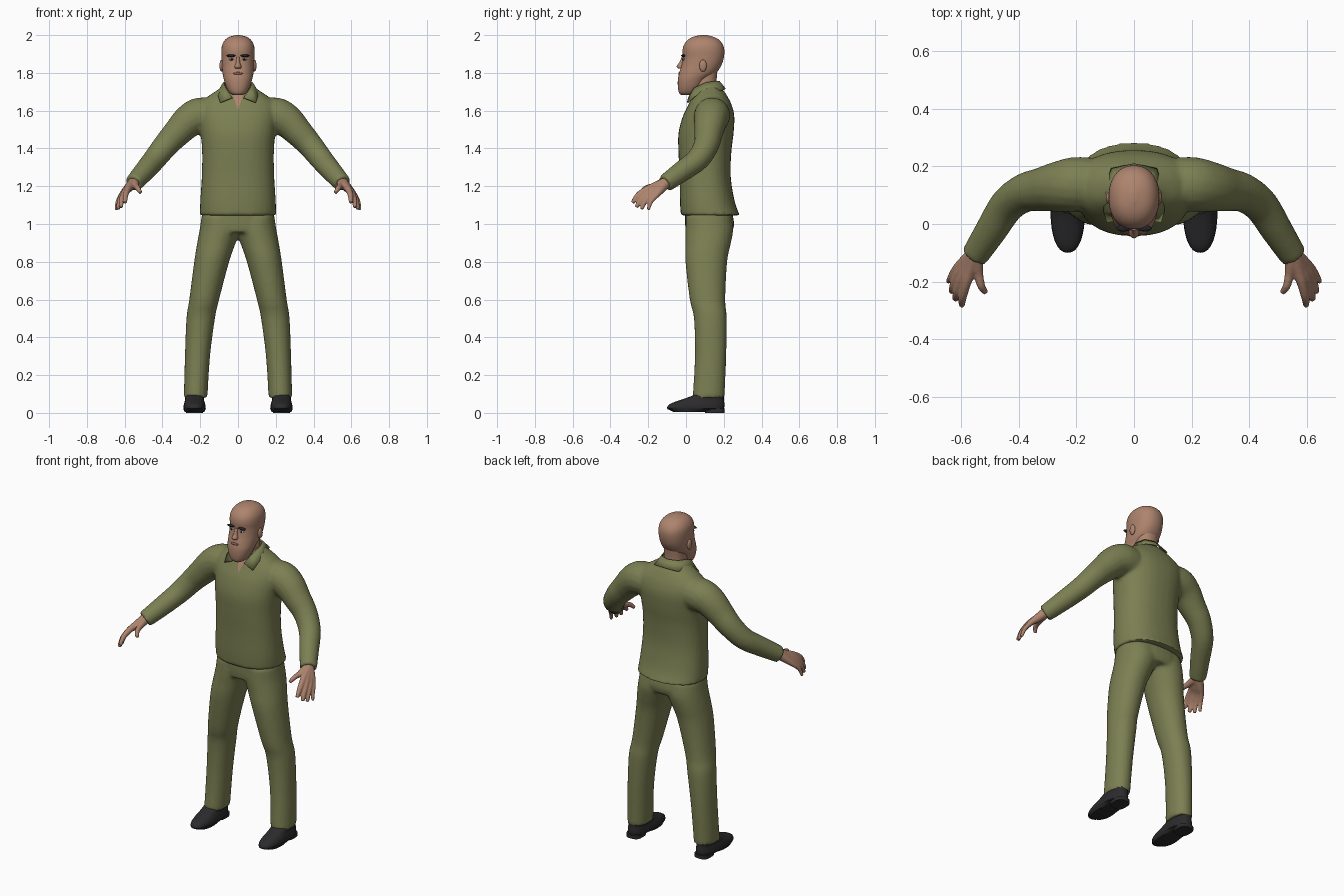
import bpy, bmesh, math
from mathutils import Vector

if "Cube" in bpy.data.objects:
    bpy.data.objects.remove(bpy.data.objects["Cube"])


def material(name, rgb):
    m = bpy.data.materials.new(name)
    m.diffuse_color = (*rgb, 1)
    m.use_nodes = True
    m.node_tree.nodes["Principled BSDF"].inputs["Base Color"].default_value = m.diffuse_color
    return m


OLIVE = material("olive_cloth", (0.20, 0.215, 0.085))
SKIN = material("skin", (0.42, 0.23, 0.155))
HAIR = material("dark_hair", (0.018, 0.018, 0.019))
LEATHER = material("black_leather", (0.024, 0.024, 0.026))
LIP = material("lip", (0.27, 0.12, 0.09))
WHITE = material("eye_white", (0.5, 0.47, 0.43))


def resample(rows, sub):
    """Catmull-Rom interpolation between rows of numbers."""
    out = []
    for i in range(len(rows) - 1):
        a, b, c, d = (rows[max(0, min(len(rows) - 1, i + k))] for k in (-1, 0, 1, 2))
        for s in range(sub):
            t = s / sub
            out.append([0.5 * (2 * q + (r - p) * t + (2 * p - 5 * q + 4 * r - u) * t * t
                        + (3 * q - p - 3 * r + u) * t ** 3) for p, q, r, u in zip(a, b, c, d)])
    return out + [list(rows[-1])]


def skin_rings(bm, rings):
    loops = [[bm.verts.new(p) for p in ring] for ring in rings]
    n = len(loops[0])
    for a, b in zip(loops, loops[1:]):
        for i in range(n):
            bm.faces.new((a[i], a[(i + 1) % n], b[(i + 1) % n], b[i]))
    bm.faces.new(loops[0][::-1])
    bm.faces.new(loops[-1])


def stack(bm, rows, n=32, sub=4, p=2.3):
    """Upright loft; rows are (z, x0, x1, y0, y1)."""
    def co(v):
        return math.copysign(abs(v) ** (2 / p), v)
    rings = []
    for z, x0, x1, y0, y1 in resample(rows, sub):
        rings.append([((x0 + x1) / 2 + (x1 - x0) / 2 * co(math.cos(2 * math.pi * i / n)),
                       (y0 + y1) / 2 + (y1 - y0) / 2 * co(math.sin(2 * math.pi * i / n)), z)
                      for i in range(n)])
    skin_rings(bm, rings)


def tube(bm, rows, n=16, sub=4):
    """Round loft along a path; rows are (x, y, z, radius)."""
    pts = resample(rows, sub)
    pos = [Vector(q[:3]) for q in pts]
    rings = []
    for i, q in enumerate(pts):
        t = (pos[min(i + 1, len(pos) - 1)] - pos[max(i - 1, 0)]).normalized()
        u = t.cross(Vector((0.3, 1, 0.2))).normalized()
        v = t.cross(u)
        rings.append([pos[i] + q[3] * (math.cos(a) * u + math.sin(a) * v)
                      for a in (2 * math.pi * k / n for k in range(n))])
    skin_rings(bm, rings)


def finish(name, bm, *mats, voxel=0, smooth=4, angle=50):
    bmesh.ops.recalc_face_normals(bm, faces=bm.faces)
    me = bpy.data.meshes.new(name)
    bm.to_mesh(me)
    bm.free()
    ob = bpy.data.objects.new(name, me)
    bpy.context.collection.objects.link(ob)
    if voxel:  # fuse overlapping lofts into one skin
        r = ob.modifiers.new("fuse", 'REMESH')
        r.mode, r.voxel_size = 'VOXEL', voxel
        s = ob.modifiers.new("soften", 'SMOOTH')
        s.factor, s.iterations = 0.5, smooth
        ob.data = bpy.data.meshes.new_from_object(ob.evaluated_get(bpy.context.evaluated_depsgraph_get()))
        ob.modifiers.clear()
    ob.data.materials.clear()
    for m in mats:
        ob.data.materials.append(m)
    ob.data.shade_smooth()
    ob.data.set_sharp_from_angle(angle=math.radians(angle))
    return ob


def ball(name, loc, size, mat):
    bm = bmesh.new()
    bmesh.ops.create_uvsphere(bm, u_segments=16, v_segments=10, radius=1)
    for v in bm.verts:
        v.co = Vector(loc) + Vector(a * b for a, b in zip(v.co, size))
    return finish(name, bm, mat)


# Shirt: torso and sleeves fused
bm = bmesh.new()
stack(bm, [(z, -w, w, a, b) for z, w, a, b in [
    (1.045, .202, -.028, .285), (1.12, .2, -.032, .258), (1.25, .192, -.034, .237),
    (1.38, .19, -.04, .24), (1.48, .198, -.04, .252), (1.57, .21, -.017, .256),
    (1.63, .205, .012, .242), (1.675, .16, .035, .22), (1.705, .115, .048, .2), (1.735, .075, .055, .175)]])
for s in (-1, 1):
    tube(bm, [(s * x, y, z, r) for x, y, z, r in [
        (.13, .14, 1.57, .09), (.2, .138, 1.575, .096), (.26, .13, 1.545, .089), (.32, .12, 1.485, .077),
        (.38, .108, 1.42, .068), (.44, .065, 1.345, .062), (.495, -.02, 1.28, .056), (.553, -.11, 1.215, .048)]])
shirt = finish("shirt", bm, OLIVE, SKIN, voxel=.01, smooth=5)

# Open neckline cut as a V
bm = bmesh.new()
bm.from_mesh(shirt.data)
V_Z, V_W = 1.605, .36
for s in (-1, 1):
    part = [f for f in bm.faces if f.calc_center_median().z > 1.58
            and f.calc_center_median().y < .1 and abs(f.calc_center_median().x) < .1]
    geom = set(part) | {e for f in part for e in f.edges} | {v for f in part for v in f.verts}
    bmesh.ops.bisect_plane(bm, geom=list(geom), plane_co=(0, 0, V_Z), plane_no=(s, 0, -V_W))
for f in bm.faces:
    c = f.calc_center_median()
    f.material_index = int(c.y < .1 and abs(c.x) < (c.z - V_Z) * V_W)
bm.to_mesh(shirt.data)
bm.free()

# Collar wrapped round the neck
half = [((0, .175, 1.755), (0, .208, 1.715)), ((.055, .157, 1.755), (.078, .192, 1.708)),
        ((.076, .105, 1.748), (.104, .11, 1.7)), ((.064, .045, 1.72), (.104, .045, 1.675)),
        ((.03, .014, 1.668), (.094, .008, 1.642))]
full = [tuple((-p[0], p[1], p[2]) for p in pair) for pair in half[:0:-1]] + half
bm = bmesh.new()
rows = [[bm.verts.new(p) for p in pair] for pair in full]
for a, b in zip(rows, rows[1:]):
    bm.faces.new((a[0], b[0], b[1], a[1]))
collar = finish("collar", bm, OLIVE)
m = collar.modifiers.new("thickness", 'SOLIDIFY')
m.thickness, m.offset = .007, 0

# Trousers: pelvis and legs fused
bm = bmesh.new()
stack(bm, [(.955, -.19, .19, .0, .243), (1.0, -.197, .197, -.005, .255), (1.08, -.185, .185, -.005, .24)])
for s in (-1, 1):
    stack(bm, [(z, *sorted((s * a, s * b)), c, d) for z, a, b, c, d in [
        (.08, .162, .287, .035, .204), (.3, .148, .281, .047, .213), (.5, .122, .273, .042, .216),
        (.6, .1, .258, .02, .208), (.8, .047, .232, -.003, .218), (.9, .012, .216, -.003, .238),
        (.97, -.015, .203, -.003, .25), (1.04, -.01, .193, 0, .24)]], p=2.1)
finish("trousers", bm, OLIVE, voxel=.01, smooth=5)

for side, s in (("right", -1), ("left", 1)):
    # Shoe upper, sole and heel
    bm = bmesh.new()
    stack(bm, [(z, s * .23 - w, s * .23 + w, a, b) for z, w, a, b in [
        (.018, .056, -.098, .2), (.035, .058, -.098, .203), (.052, .055, -.075, .203),
        (.07, .05, -.025, .2), (.09, .05, .03, .2), (.108, .05, .06, .195)]], p=2.4)
    finish(side + "_shoe", bm, LEATHER)
    bm = bmesh.new()
    stack(bm, [(.006, s * .23 - .052, s * .23 + .052, -.07, .1),
               (.022, s * .23 - .06, s * .23 + .06, -.1, .2)], sub=1)
    stack(bm, [(0, s * .23 - .045, s * .23 + .045, .1, .205),
               (.022, s * .23 - .045, s * .23 + .045, .1, .205)], sub=1, p=3)
    finish(side + "_sole", bm, LEATHER, angle=30)

    # Hand: each finger runs from wrist over knuckle to tip
    bm = bmesh.new()
    wrist = Vector((.552, -.105, 1.22))
    for knuckle, tip, r in [((.583, -.205, 1.185), (.598, -.283, 1.112), .015),
                            ((.598, -.193, 1.172), (.62, -.262, 1.088), .015),
                            ((.61, -.175, 1.16), (.634, -.236, 1.078), .014),
                            ((.617, -.155, 1.153), (.645, -.2, 1.075), .012),
                            ((.54, -.175, 1.2), (.515, -.238, 1.165), .014)]:
        k, t = Vector(knuckle), Vector(tip)
        mid = k.lerp(t, .55) + Vector((.004, -.006, .008))
        path = [(wrist, .03), (wrist.lerp(k, .55), .023), (k, r + .003), (mid, r), (t, r * .72)]
        tube(bm, [(s * p.x, p.y, p.z, q) for p, q in path], n=12)
    finish(side + "_hand", bm, SKIN, voxel=.005, smooth=3)

    # Ear, eye and brow
    ball(side + "_ear", (s * .087, .09, 1.838), (.011, .02, .032), SKIN)
    ball(side + "_eye", (s * .034, -.012, 1.872), (.014, .006, .006), WHITE)
    ball(side + "_iris", (s * .033, -.016, 1.872), (.006, .004, .006), HAIR)
    ball(side + "_brow", (s * .037, -.015, 1.891), (.025, .011, .007), HAIR)

# Neck
bm = bmesh.new()
stack(bm, [(1.63, -.07, .07, .045, .18), (1.74, -.062, .062, .035, .162), (1.84, -.062, .062, .04, .17)])
finish("neck", bm, SKIN)

# Head with hair and full beard
bm = bmesh.new()
stack(bm, [(z, -w, w, a, b) for z, w, a, b in [
    (1.682, .025, -.025, .04), (1.695, .045, -.037, .06), (1.725, .062, -.043, .085),
    (1.765, .075, -.043, .115), (1.8, .082, -.036, .16), (1.84, .085, -.024, .187),
    (1.88, .087, -.017, .2), (1.92, .088, -.018, .203), (1.95, .083, -.01, .195),
    (1.975, .068, .01, .175), (1.991, .045, .038, .145), (2.0, .01, .075, .11)]], n=72, sub=7, p=2.2)
for f in bm.faces:
    c = f.calc_center_median()
    x, y, z = abs(c.x), c.y, c.z
    hair = z > 1.957 or (y > .04 + max(0, 1.93 - z) * .25 and z > 1.78 + (.17 - y) * .5)
    beard = y < .075 and z < (1.82 if x < .04 else 1.848)
    f.material_index = int(hair or beard)
finish("head", bm, SKIN, HAIR)

# Nose and mouth
bm = bmesh.new()
stack(bm, [(1.823, -.016, .016, -.04, .0), (1.834, -.018, .018, -.05, .0),
           (1.855, -.011, .011, -.036, .0), (1.885, -.009, .009, -.022, .0)], n=16, p=2)
finish("nose", bm, SKIN)
ball("mouth", (0, -.034, 1.797), (.026, .007, .007), LIP)
